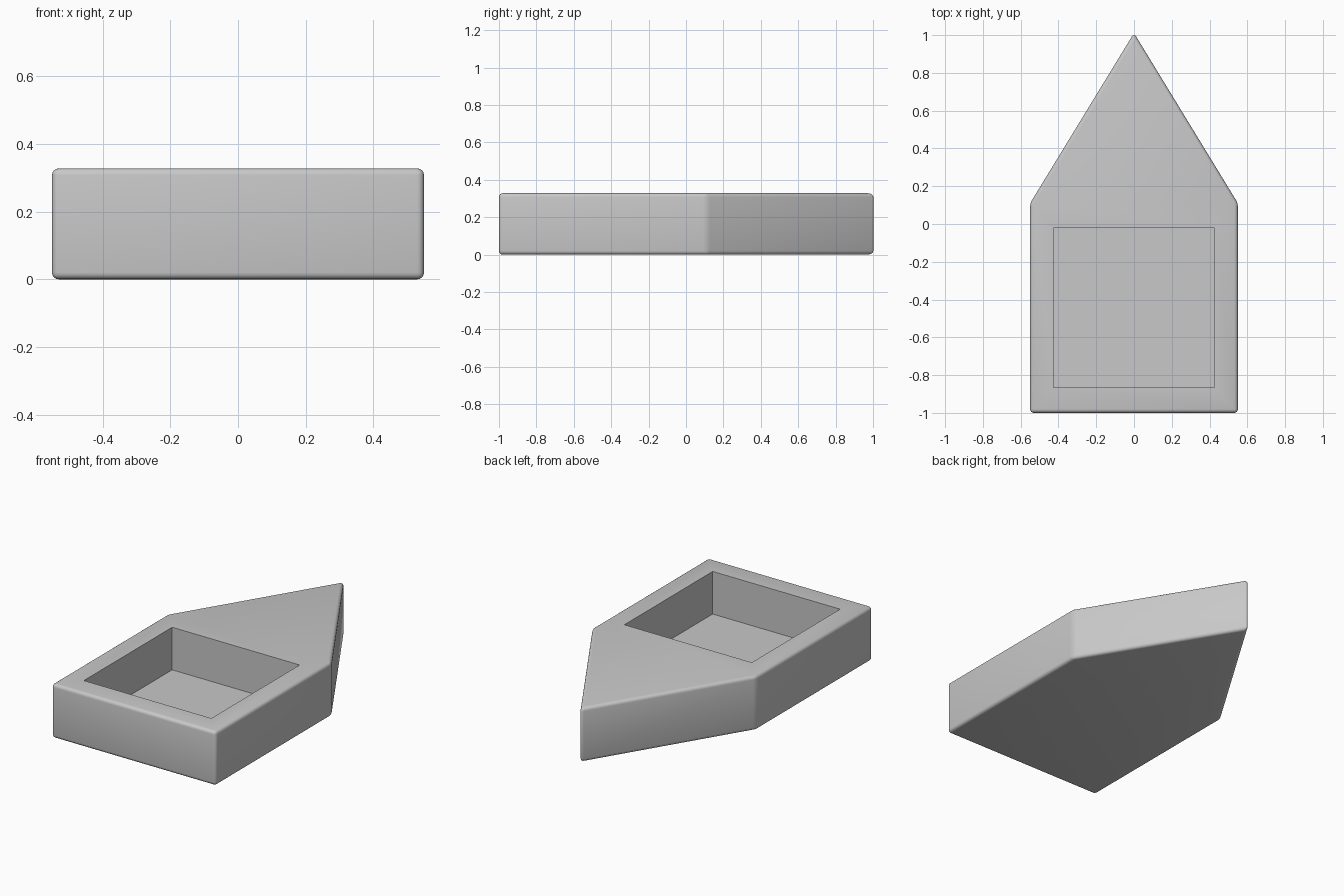
import bpy, bmesh, math

if "Cube" in bpy.data.objects:
    bpy.data.objects.remove(bpy.data.objects["Cube"])

HEIGHT = 0.328
FLOOR_Z = 0.07

grey = bpy.data.materials.new("light grey")
grey.diffuse_color = (0.58, 0.58, 0.58, 1)
grey.use_nodes = True
grey.node_tree.nodes["Principled BSDF"].inputs["Base Color"].default_value = grey.diffuse_color


def prism(name, outline, z0, z1):
    """Extrude a flat outline from z0 to z1."""
    bm = bmesh.new()
    face = bm.faces.new([bm.verts.new((x, y, z0)) for x, y in outline])
    top = bmesh.ops.extrude_face_region(bm, geom=[face])["geom"]
    verts = [v for v in top if isinstance(v, bmesh.types.BMVert)]
    bmesh.ops.translate(bm, verts=verts, vec=(0, 0, z1 - z0))
    bmesh.ops.recalc_face_normals(bm, faces=bm.faces)
    mesh = bpy.data.meshes.new(name)
    bm.to_mesh(mesh)
    bm.free()
    mesh.materials.append(grey)
    obj = bpy.data.objects.new(name, mesh)
    bpy.context.collection.objects.link(obj)
    return obj


# Pointed body with softly rounded edges
body = prism("pointed_tray",
             [(-0.55, -1), (0.55, -1), (0.55, 0.11), (0, 1.011), (-0.55, 0.11)],
             0, HEIGHT)
bevel = body.modifiers.new("rounded_edges", 'BEVEL')
bevel.width = 0.02
bevel.segments = 4
bevel.limit_method = 'ANGLE'
bevel.angle_limit = math.radians(20)

# Sharp-edged rectangular pocket
cutter = prism("pocket_cutter",
               [(-0.427, -0.865), (0.427, -0.865), (0.427, -0.02), (-0.427, -0.02)],
               FLOOR_Z, HEIGHT + 0.2)
cut = body.modifiers.new("pocket", 'BOOLEAN')
cut.operation = 'DIFFERENCE'
cut.solver = 'EXACT'
cut.object = cutter

# Apply both modifiers, then drop the cutter
bpy.context.view_layer.objects.active = body
body.select_set(True)
cutter.select_set(False)
for name in ("rounded_edges", "pocket"):
    bpy.ops.object.modifier_apply(modifier=name)
bpy.data.objects.remove(cutter)
bpy.ops.object.shade_smooth_by_angle(angle=math.radians(40))
